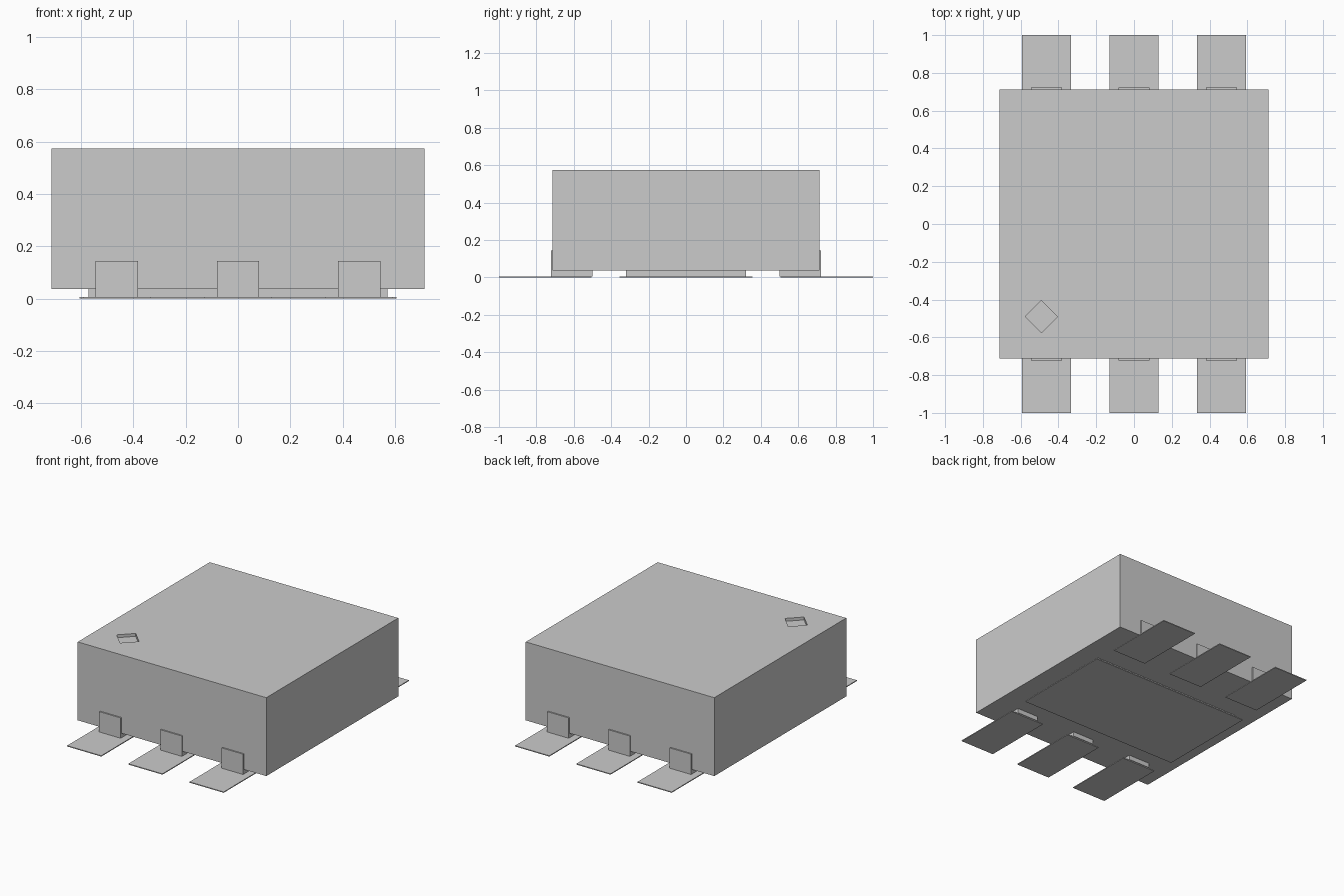
import bpy, bmesh
from math import pi, cos, sin

cube = bpy.data.objects.get("Cube")
if cube:
    bpy.data.objects.remove(cube, do_unlink=True)

# Single plain grey for the whole component
GREY = (0.6, 0.6, 0.6, 1.0)
grey = bpy.data.materials.new("plain_grey")
grey.diffuse_color = GREY
grey.use_nodes = True
bsdf = next(n for n in grey.node_tree.nodes if n.type == "BSDF_PRINCIPLED")
bsdf.inputs["Base Color"].default_value = GREY


def finish(name, bm):
    bmesh.ops.recalc_face_normals(bm, faces=bm.faces)
    mesh = bpy.data.meshes.new(name)
    bm.to_mesh(mesh)
    bm.free()
    mesh.materials.append(grey)
    obj = bpy.data.objects.new(name, mesh)
    bpy.context.collection.objects.link(obj)
    return obj


def prism(name, points, place, low, high):
    """Extrude a closed outline; place(u, v, w) maps it into space."""
    bm = bmesh.new()
    ends = [[bm.verts.new(place(u, v, w)) for u, v in points] for w in (low, high)]
    bm.faces.new(ends[0])
    bm.faces.new(ends[1])
    n = len(points)
    for i in range(n):
        j = (i + 1) % n
        bm.faces.new((ends[0][i], ends[0][j], ends[1][j], ends[1][i]))
    return finish(name, bm)


def box(name, x0, x1, y0, y1, z0, z1):
    outline = [(x0, y0), (x1, y0), (x1, y1), (x0, y1)]
    return prism(name, outline, lambda u, v, w: (u, v, w), z0, z1)


HALF = 0.713      # half width of the body
BASE = 0.037      # underside of the body
TOP = 0.573
FOIL = 0.006      # thickness of the flat pads
TAB = 0.722       # outer face of the terminals

# Body with a shallow diamond marker sunk into one corner of the top
body = box("body", -HALF, HALF, -HALF, HALF, BASE, TOP)
diamond = [(-0.49 + 0.085 * cos(i * pi / 2), -0.49 + 0.085 * sin(i * pi / 2))
           for i in range(4)]
cutter = prism("marker_cutter", diamond, lambda u, v, w: (u, v, w),
               TOP - 0.02, TOP + 0.05)
cutter.hide_render = True
cutter.hide_viewport = True
cut = body.modifiers.new("marker_recess", "BOOLEAN")
cut.operation = "DIFFERENCE"
cut.solver = "EXACT"
cut.object = cutter

# Centre block and the larger flat pad beneath it
box("centre_block", -0.572, 0.572, -0.32, 0.32, FOIL, BASE)
box("centre_pad", -0.606, 0.606, -0.355, 0.355, 0, FOIL)

# Three L-shaped terminals and flat pads along the front and back
terminal = [(0.50, FOIL), (TAB, FOIL), (TAB, 0.145),
            (HALF, 0.145), (HALF, BASE), (0.50, BASE)]
for side, sign in (("front", -1), ("back", 1)):
    for place, x in (("right", -0.463), ("middle", 0.0), ("left", 0.463)):
        prism(f"{side}_{place}_terminal", terminal,
              lambda u, v, w, s=sign: (w, s * u, v), x - 0.081, x + 0.081)
        y0, y1 = sorted((sign * 0.505, sign * 1.0))
        box(f"{side}_{place}_pad", x - 0.129, x + 0.129, y0, y1, 0, FOIL)
